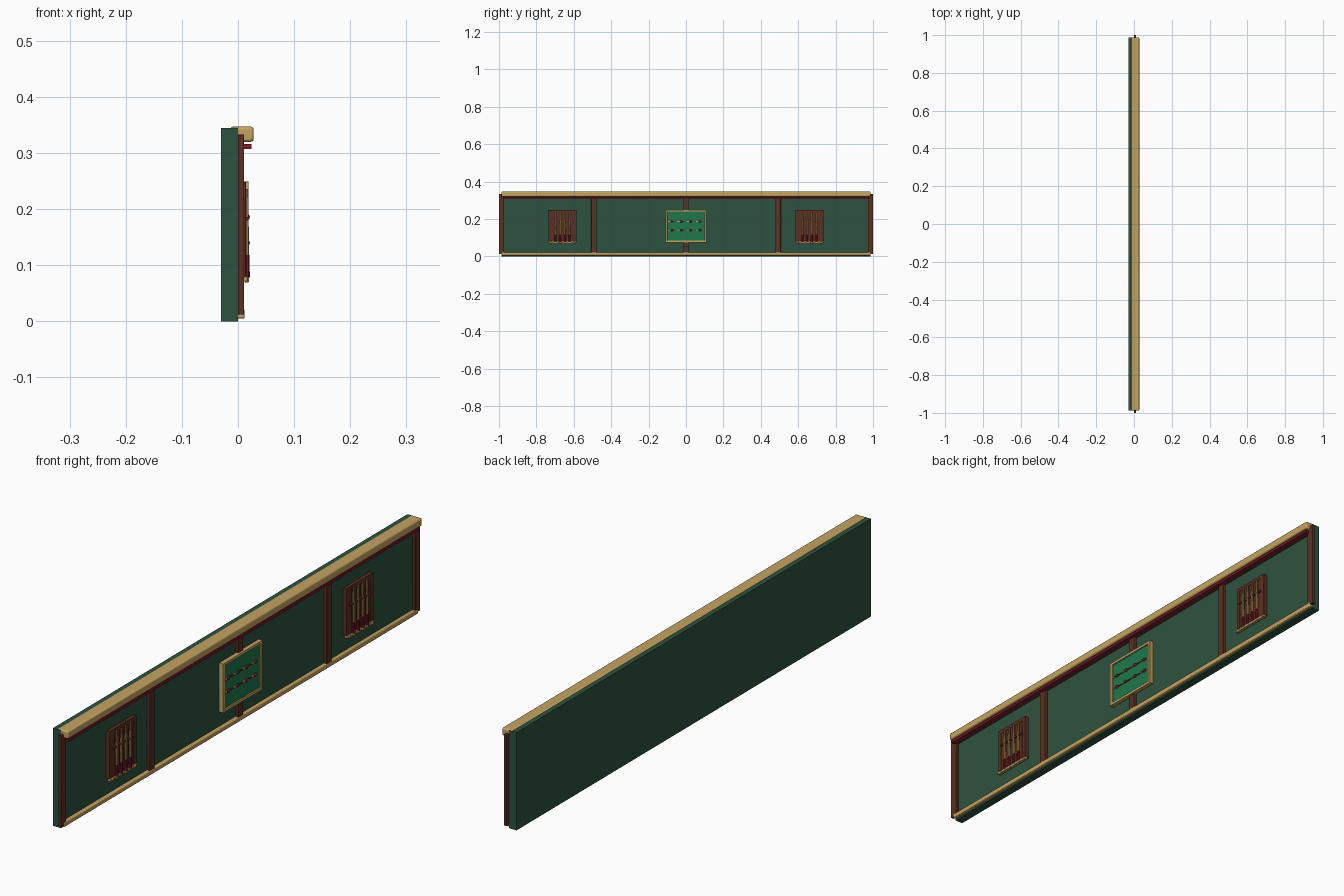
import bpy

cube = bpy.data.objects.get("Cube")
if cube:
    bpy.data.objects.remove(cube, do_unlink=True)


def material(name, rgb):
    m = bpy.data.materials.new(name)
    m.use_nodes = True
    m.diffuse_color = (*rgb, 1)
    m.node_tree.nodes["Principled BSDF"].inputs["Base Color"].default_value = (*rgb, 1)
    return m


GREEN = material("dark green wall", (0.027, 0.085, 0.05))
FELT = material("bright green felt", (0.014, 0.19, 0.07))
TAN = material("tan wood", (0.56, 0.37, 0.12))
BROWN = material("brown wood", (0.11, 0.03, 0.016))
CRIMSON = material("crimson", (0.2, 0.01, 0.027))


def box(name, xs, ys, zs, mat, bevel=0, segments=2):
    """Box given by its x, y and z ranges, with optional rounded edges."""
    spans = (xs, ys, zs)
    bpy.ops.mesh.primitive_cube_add(size=1, location=[sum(s) / 2 for s in spans])
    ob = bpy.context.object
    ob.name = name
    ob.scale = [s[1] - s[0] for s in spans]
    bpy.ops.object.transform_apply(location=False, rotation=False, scale=True)
    ob.data.materials.append(mat)
    if bevel:
        mod = ob.modifiers.new("rounded edges", "BEVEL")
        mod.width = bevel
        mod.segments = segments
        bpy.ops.object.shade_smooth_by_angle()
    return ob


def around(c, half):
    return (c - half, c + half)


def rod(name, x, y, zs, r1, r2, mat):
    """Upright tapered rod."""
    bpy.ops.mesh.primitive_cone_add(vertices=10, radius1=r1, radius2=r2,
                                    depth=zs[1] - zs[0], location=(x, y, sum(zs) / 2))
    ob = bpy.context.object
    ob.name = name
    ob.data.materials.append(mat)
    bpy.ops.object.shade_smooth_by_angle()


# Wall and its long rails
box("wall", (-0.03, 0), (-0.987, 0.987), (0, 0.345), GREEN)
box("top_rail", (-0.014, 0.028), (-0.987, 0.987), (0.32, 0.347), TAN, 0.005, 3)
box("bottom_rail", (-0.003, 0.012), (-0.987, 0.987), (0.005, 0.022), TAN, 0.003)
box("crimson_trim", (0.009, 0.024), (-0.98, 0.98), (0.307, 0.316), CRIMSON)
box("trim_backing", (0, 0.011), (-0.985, 0.985), (0.307, 0.322), BROWN)

# Posts
for i in range(5):
    box("post", (0, 0.011), around((i - 2) * 0.493, 0.014), (0.012, 0.333), BROWN, 0.001)


def cue_rack(yc):
    half = 0.075
    box("rack_back", (0, 0.009), around(yc, half), (0.078, 0.246), BROWN)
    for s in (-1, 1):
        box("rack_side", (0.005, 0.014), around(yc + s * 0.067, 0.008), (0.08, 0.248), BROWN, 0.001)
    box("rack_top", (0.005, 0.014), around(yc, half), (0.234, 0.248), BROWN, 0.001)
    box("rack_clip", (0.009, 0.018), around(yc, 0.06), (0.18, 0.186), BROWN)
    box("rack_shelf", (0.005, 0.017), around(yc, half), (0.071, 0.08), TAN, 0.001)
    # Slats between the cues
    for i in range(5):
        box("rack_slat", (0.005, 0.013), around(yc + (i - 2) * 0.025, 0.007), (0.08, 0.236), BROWN)
    # Cues with crimson grips and tan feet
    for i in range(4):
        y = yc + (i - 1.5) * 0.025
        rod("cue_shaft", 0.0155, y, (0.117, 0.236), 0.0045, 0.003, TAN)
        rod("cue_grip", 0.0155, y, (0.078, 0.118), 0.006, 0.005, CRIMSON)
    for i in range(6):
        box("shelf_knob", (0.012, 0.0195), around(yc + (i - 2.5) * 0.025, 0.006),
            (0.069, 0.079), TAN, 0.002)


for side in (-1, 1):
    cue_rack(side * 0.66)

# Felt board in a tan frame
box("felt_board", (0, 0.014), (-0.105, 0.105), (0.082, 0.242), FELT)
for s in (-1, 1):
    box("board_frame_side", (0.003, 0.019), around(s * 0.105, 0.005), (0.075, 0.249), TAN, 0.001)
    box("board_frame_bar", (0.003, 0.019), (-0.11, 0.11), around(0.162 + s * 0.082, 0.005), TAN, 0.001)

# Two score rows with beads and pointers
for z in (0.14, 0.186):
    box("score_rod", (0.014, 0.017), (-0.085, 0.085), around(z, 0.0015), BROWN)
    for i in range(4):
        y = (i - 1.5) * 0.05
        bpy.ops.mesh.primitive_uv_sphere_add(segments=10, ring_count=6, radius=0.006,
                                             location=(0.0155, y, z))
        bead = bpy.context.object
        bead.name = "score_bead"
        bead.data.materials.append(CRIMSON)
        bpy.ops.object.shade_smooth()
        box("score_pointer", (0.014, 0.019), around(y - 0.016, 0.006), around(z, 0.0025), TAN)
